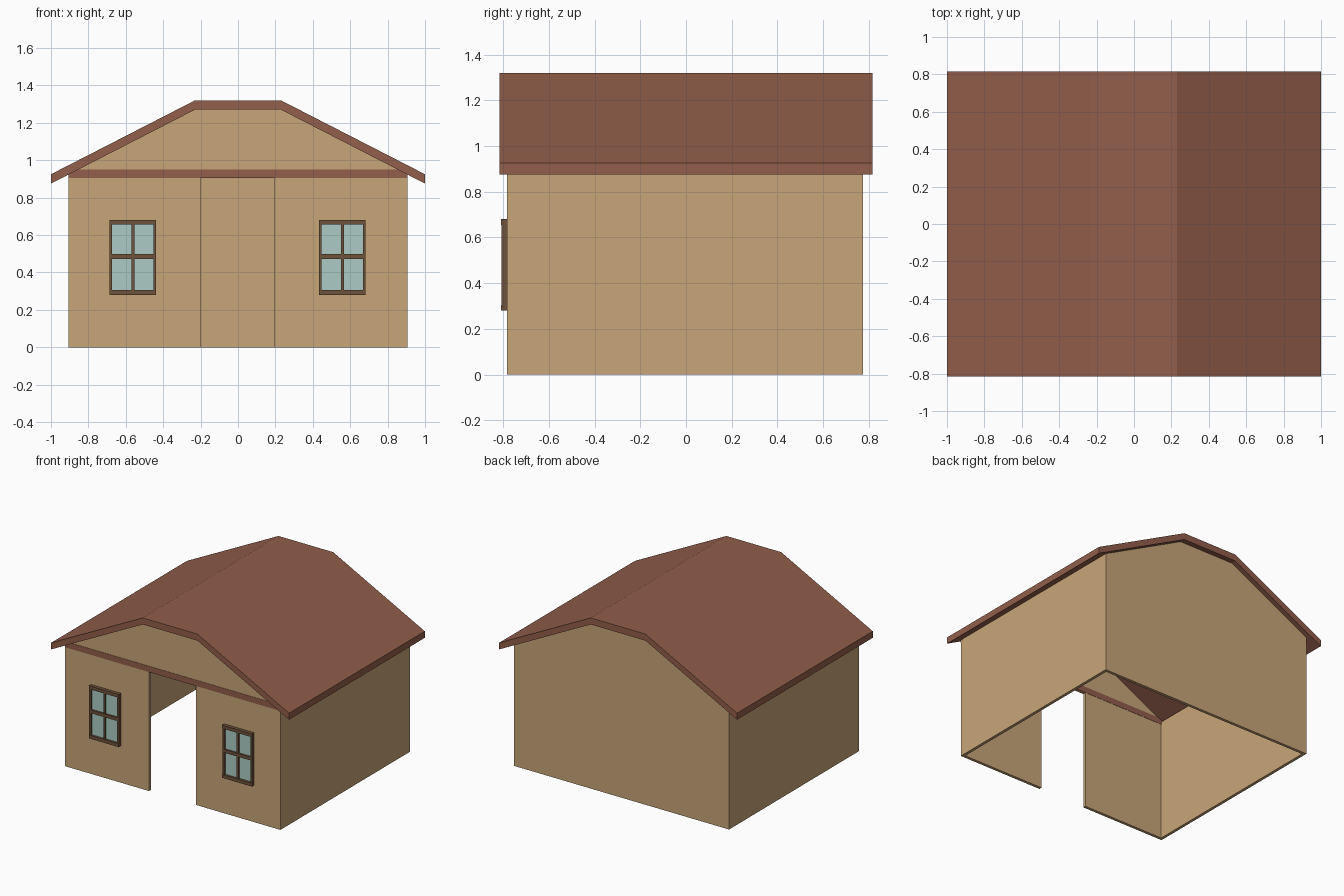
import bpy, bmesh

if "Cube" in bpy.data.objects:
    bpy.data.objects.remove(bpy.data.objects["Cube"])


def material(name, rgb):
    m = bpy.data.materials.new(name)
    m.diffuse_color = (*rgb, 1)
    m.use_nodes = True
    m.node_tree.nodes["Principled BSDF"].inputs["Base Color"].default_value = m.diffuse_color
    return m


WALL = material("plaster", (0.578, 0.381, 0.188))
ROOF = material("roof_red", (0.287, 0.112, 0.069))
FRAME = material("dark_wood", (0.156, 0.084, 0.045))
GLASS = material("glass", (0.413, 0.597, 0.558))


def extrude_y(name, profile, y0, y1, mat):
    """Extrude an x-z outline from y0 to y1."""
    bm = bmesh.new()
    face = bm.faces.new([bm.verts.new((x, y0, z)) for x, z in profile])
    ext = bmesh.ops.extrude_face_region(bm, geom=[face])
    verts = [g for g in ext["geom"] if isinstance(g, bmesh.types.BMVert)]
    bmesh.ops.translate(bm, verts=verts, vec=(0, y1 - y0, 0))
    bmesh.ops.recalc_face_normals(bm, faces=bm.faces)
    mesh = bpy.data.meshes.new(name)
    bm.to_mesh(mesh)
    bm.free()
    mesh.materials.append(mat)
    obj = bpy.data.objects.new(name, mesh)
    bpy.context.collection.objects.link(obj)
    return obj


def box(name, x0, x1, y0, y1, z0, z1, mat):
    return extrude_y(name, [(x0, z0), (x1, z0), (x1, z1), (x0, z1)], y0, y1, mat)


W, T = 0.905, 0.022            # half width and wall thickness
FRONT, BACK = -0.783, 0.775
EAVE = 0.924                   # wall height under the roof slope

# Gable walls, the front one with a door opening
gable = [(W, EAVE), (0.23, 1.272), (-0.23, 1.272), (-W, EAVE)]
extrude_y("back_wall", [(-W, 0), (W, 0)] + gable, BACK - T, BACK, WALL)
door = [(-0.2, 0), (-0.2, 0.905), (0.195, 0.905), (0.195, 0)]
extrude_y("front_wall", [(-W, 0)] + door + [(W, 0)] + gable, FRONT, FRONT + T, WALL)

# Side walls
for side, s in (("left", -1), ("right", 1)):
    xa, xb = sorted((s * W, s * (W - T)))
    box(side + "_wall", xa, xb, FRONT + T, BACK - T, 0, EAVE, WALL)

# Roof slab with flat ridge
top = [(-1, 0.925), (-0.23, 1.32), (0.23, 1.32), (1, 0.925)]
under = [(1, 0.875), (0.23, 1.27), (-0.23, 1.27), (-1, 0.875)]
extrude_y("roof", top + under, -0.815, 0.815, ROOF)

# Beam across the front gable
box("front_beam", -W, W, FRONT - 0.002, FRONT + T + 0.002, 0.905, 0.95, ROOF)

# Windows: glass, side posts, rails and glazing bars
for side, cx in (("left", -0.5625), ("right", 0.5575)):
    n = side + "_window_"
    x0, x1, z0, z1 = cx - 0.125, cx + 0.125, 0.28, 0.68
    box(n + "glass", x0 + 0.01, x1 - 0.01, -0.792, FRONT, z0 + 0.02, z1 - 0.02, GLASS)
    for i, z in enumerate((z0, z1 - 0.025)):
        box(f"{n}rail_{i}", x0, x1, -0.809, FRONT, z, z + 0.025, FRAME)
    for i, x in enumerate((x0, x1 - 0.015)):
        box(f"{n}post_{i}", x, x + 0.015, -0.806, FRONT, z0 + 0.025, z1 - 0.025, FRAME)
    box(n + "bar_vertical", cx - 0.008, cx + 0.008, -0.803, FRONT, z0 + 0.025, z1 - 0.025, FRAME)
    box(n + "bar_horizontal", x0 + 0.015, x1 - 0.015, -0.805, FRONT, 0.473, 0.498, FRAME)
